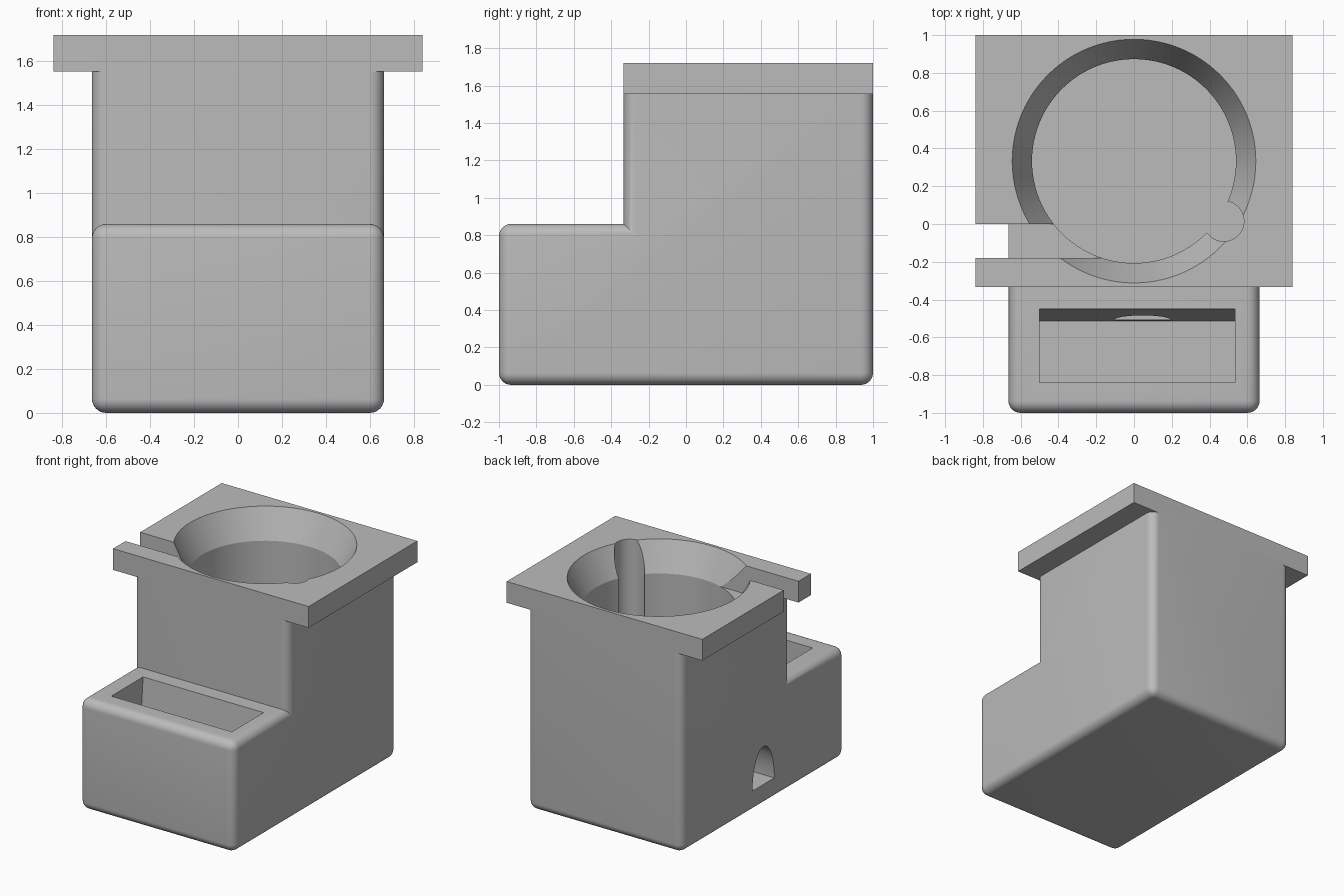
import bpy, bmesh, math
from mathutils import Matrix, Vector

if "Cube" in bpy.data.objects:
    bpy.data.objects.remove(bpy.data.objects["Cube"])

grey = bpy.data.materials.new("plain grey")
grey.use_nodes = True
grey.diffuse_color = (0.5, 0.5, 0.5, 1)
grey.node_tree.nodes["Principled BSDF"].inputs["Base Color"].default_value = (0.5, 0.5, 0.5, 1)


def finish(bm, name):
    bmesh.ops.recalc_face_normals(bm, faces=bm.faces[:])
    mesh = bpy.data.meshes.new(name)
    bm.to_mesh(mesh)
    bm.free()
    mesh.materials.append(grey)
    ob = bpy.data.objects.new(name, mesh)
    bpy.context.collection.objects.link(ob)
    return ob


def prism_bm(outline, start, sweep):
    """Sweep a closed 3D outline, moved to start, along a vector."""
    bm = bmesh.new()
    face = bm.faces.new([bm.verts.new(Vector(p) + Vector(start)) for p in outline])
    new = bmesh.ops.extrude_face_region(bm, geom=[face])["geom"]
    verts = [g for g in new if isinstance(g, bmesh.types.BMVert)]
    bmesh.ops.translate(bm, verts=verts, vec=sweep)
    return bm


def box(name, lo, hi):
    outline = [(lo[0], lo[1], 0), (hi[0], lo[1], 0), (hi[0], hi[1], 0), (lo[0], hi[1], 0)]
    return finish(prism_bm(outline, (0, 0, lo[2]), (0, 0, hi[2] - lo[2])), name)


def arch(name, start, across, sweep, half_width, height):
    """Half-elliptical tunnel with a flat floor."""
    outline = []
    for i in range(33):
        a = math.pi * i / 32
        outline.append(Vector(across) * half_width * math.cos(a) + Vector((0, 0, height * math.sin(a))))
    return finish(prism_bm(outline, start, sweep), name)


def revolve(name, profile, center, steps=96):
    bm = bmesh.new()
    verts = [bm.verts.new((r, 0, z)) for r, z in profile]
    edges = [bm.edges.new(pair) for pair in zip(verts, verts[1:])]
    bmesh.ops.spin(bm, geom=verts + edges, cent=(0, 0, 0), axis=(0, 0, 1), angle=2 * math.pi, steps=steps)
    bmesh.ops.remove_doubles(bm, verts=bm.verts[:], dist=0.0001)
    bmesh.ops.translate(bm, verts=bm.verts[:], vec=center)
    return finish(bm, name)


# Stepped body with rounded outer edges
HALF, STEP_Y, STEP_Z, TOP = 0.665, -0.333, 0.86, 1.6
side = [(0, -1, 0), (0, 1, 0), (0, 1, TOP), (0, STEP_Y, TOP), (0, STEP_Y, STEP_Z), (0, -1, STEP_Z)]
bm = prism_bm(side, (-HALF, 0, 0), (2 * HALF, 0, 0))
bmesh.ops.recalc_face_normals(bm, faces=bm.faces[:])


def is_rounded(edge):
    mid = (edge.verts[0].co + edge.verts[1].co) / 2
    inner_corner = abs(mid.x) < 0.1 and abs(mid.y - STEP_Y) < 0.01
    return mid.z < TOP - 0.01 and not inner_corner


bmesh.ops.bevel(bm, geom=[e for e in bm.edges if is_rounded(e)], offset=0.065,
                offset_type='OFFSET', segments=8, profile=0.5, affect='EDGES')
body = finish(bm, "stepped_body")

# Top flange
flange = box("top_flange", (-0.84, STEP_Y, 1.555), (0.84, 1, 1.72))

# Round well with flared mouth, and a vertical groove in its wall
WELL = (0, 0.333, 0)
well = revolve("well_cutter", [(0, 0.16), (0.54, 0.16), (0.54, 1.5), (0.645, 1.72), (0.655, 1.74), (0, 1.74)], WELL)
groove = revolve("groove_cutter", [(0, 0.162), (0.107, 0.162), (0.107, 1.8), (0, 1.8)], (0.475, 0.015, 0), 40)

# Side slot through the flange
slot = box("slot_cutter", (-1, -0.18, 1.5), (-0.1, 0, 1.8))

# Front pocket with a slightly sloping back wall
pocket_side = [(0, -0.84, 0.11), (0, -0.513, 0.11), (0, -0.45, 0.86), (0, -0.45, 0.95), (0, -0.84, 0.95)]
pocket = finish(prism_bm(pocket_side, (-0.5, 0, 0), (1.035, 0, 0)), "pocket_cutter")

# Arched openings into the well
side_arch = arch("side_arch_cutter", (-0.8, 0, 0.165), (0, 1, 0), (0.5, 0, 0), 0.134, 0.295)
front_arch = arch("front_arch_cutter", (0.045, -0.6, 0.165), (1, 0, 0), (0, 0.5, 0), 0.15, 0.29)

# Combine everything into one solid
bpy.context.view_layer.objects.active = body
for part in (flange, well, groove, slot, pocket, side_arch, front_arch):
    mod = body.modifiers.new(part.name, 'BOOLEAN')
    mod.operation = 'UNION' if part is flange else 'DIFFERENCE'
    mod.solver = 'EXACT'
    mod.object = part
    bpy.ops.object.modifier_apply(modifier=mod.name)
    bpy.data.objects.remove(part)

bpy.ops.object.select_all(action='DESELECT')
body.select_set(True)
bpy.ops.object.shade_smooth_by_angle(angle=math.radians(25))
